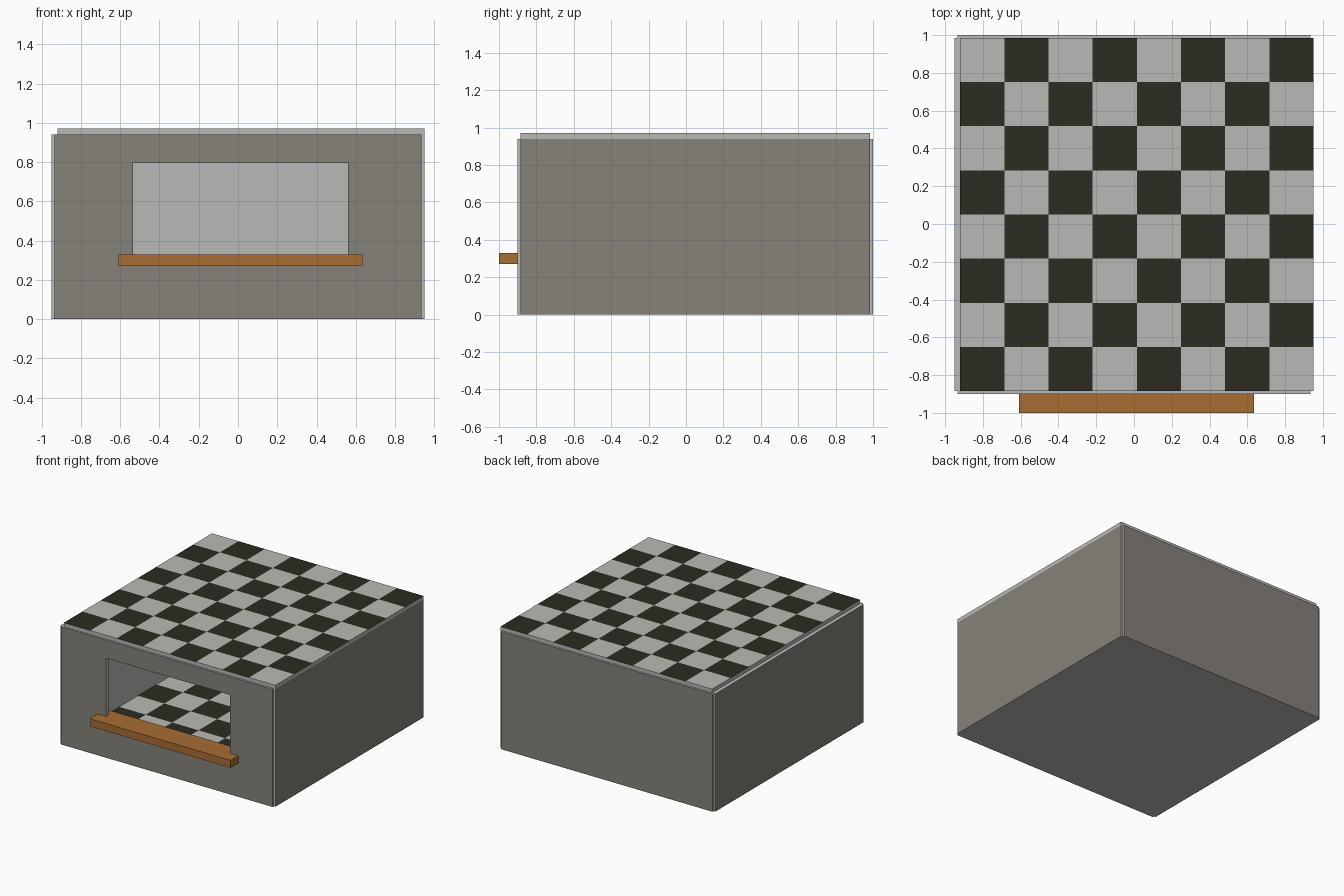
import bpy
import bmesh
from mathutils import Vector

default = bpy.data.objects.get("Cube")
if default:
    bpy.data.objects.remove(default, do_unlink=True)


def material(name, rgb):
    mat = bpy.data.materials.new(name)
    mat.use_nodes = True
    color = (*rgb, 1.0)
    mat.diffuse_color = color
    bsdf = mat.node_tree.nodes["Principled BSDF"]
    bsdf.inputs["Base Color"].default_value = color
    bsdf.inputs["Roughness"].default_value = 0.8
    return mat


light = material("light grey", (0.485, 0.491, 0.468))
plaster = material("warm grey", (0.238, 0.223, 0.195))
black = material("tile black", (0.025, 0.024, 0.016))
wood = material("wood brown", (0.392, 0.153, 0.033))


def box(name, low, high, mats, paint=None, cuts=0):
    """Box between two corners; cuts tiles it in x and y, paint picks a material per face."""
    low, high = Vector(low), Vector(high)
    size = high - low
    bm = bmesh.new()
    bmesh.ops.create_cube(bm, size=1)
    for v in bm.verts:
        v.co = low + Vector((c + 0.5) * s for c, s in zip(v.co, size))
    for axis in (0, 1):
        for k in range(1, cuts):
            normal = Vector((0, 0, 0))
            normal[axis] = 1
            bmesh.ops.bisect_plane(bm, geom=bm.verts[:] + bm.edges[:] + bm.faces[:],
                                   plane_co=low + size * (k / cuts), plane_no=normal)
    bm.normal_update()
    if paint:
        for f in bm.faces:
            f.material_index = int(paint(f))
    mesh = bpy.data.meshes.new(name)
    bm.to_mesh(mesh)
    bm.free()
    for m in mats:
        mesh.materials.append(m)
    obj = bpy.data.objects.new(name, mesh)
    bpy.context.collection.objects.link(obj)
    return obj


# Wall centre lines and shared sizes
X, FRONT, BACK = 0.935, -0.885, 0.985
T = 0.015          # half the panel thickness
HEIGHT, SLAB = 0.94, 0.03
TILES = 8


# Chequered floor and roof slabs: tiles on the upper face only
def slab(name, z, x_end):
    x0 = -0.92
    tile = (0.95 - x0) / TILES

    def checker(f):
        c = f.calc_center_median()
        column, row = int((c.x - x0) / tile), int((c.y - FRONT) / tile)
        return f.normal.z > 0.5 and (column + row) % 2 == 0

    return box(name, (x0, FRONT, z), (x_end, BACK, z + SLAB), [light, black], checker, TILES)


slab("floor", 0, 0.947)
slab("roof", HEIGHT, 0.95)


# Wall panels: plaster on the outward face, light elsewhere
def wall(name, low, high, outward):
    return box(name, low, high, [light, plaster],
               lambda f: f.normal.dot(Vector(outward)) > 0.5)


for side, name in ((-1, "right_wall"), (1, "left_wall")):
    wall(name, (side * X - T, FRONT, 0), (side * X + T, BACK, HEIGHT), (side, 0, 0))
wall("back_wall", (-X, BACK - T, 0), (X, BACK + T, HEIGHT), (0, 1, 0))
front_wall = wall("front_wall", (-X, FRONT - T, 0), (X, FRONT + T, HEIGHT), (0, -1, 0))

# Window opening
cutter = box("window_cutter", (-0.535, FRONT - 0.1, 0.3), (0.56, FRONT + 0.1, 0.795), [light])
cutter.hide_render = True
cutter.hide_viewport = True
cutter.display_type = 'WIRE'
opening = front_wall.modifiers.new("window opening", 'BOOLEAN')
opening.operation = 'DIFFERENCE'
opening.solver = 'EXACT'
opening.object = cutter

# Wooden sill passing through the opening
box("window_sill", (-0.61, -1.0, 0.27), (0.635, -0.8, 0.33), [wood])
